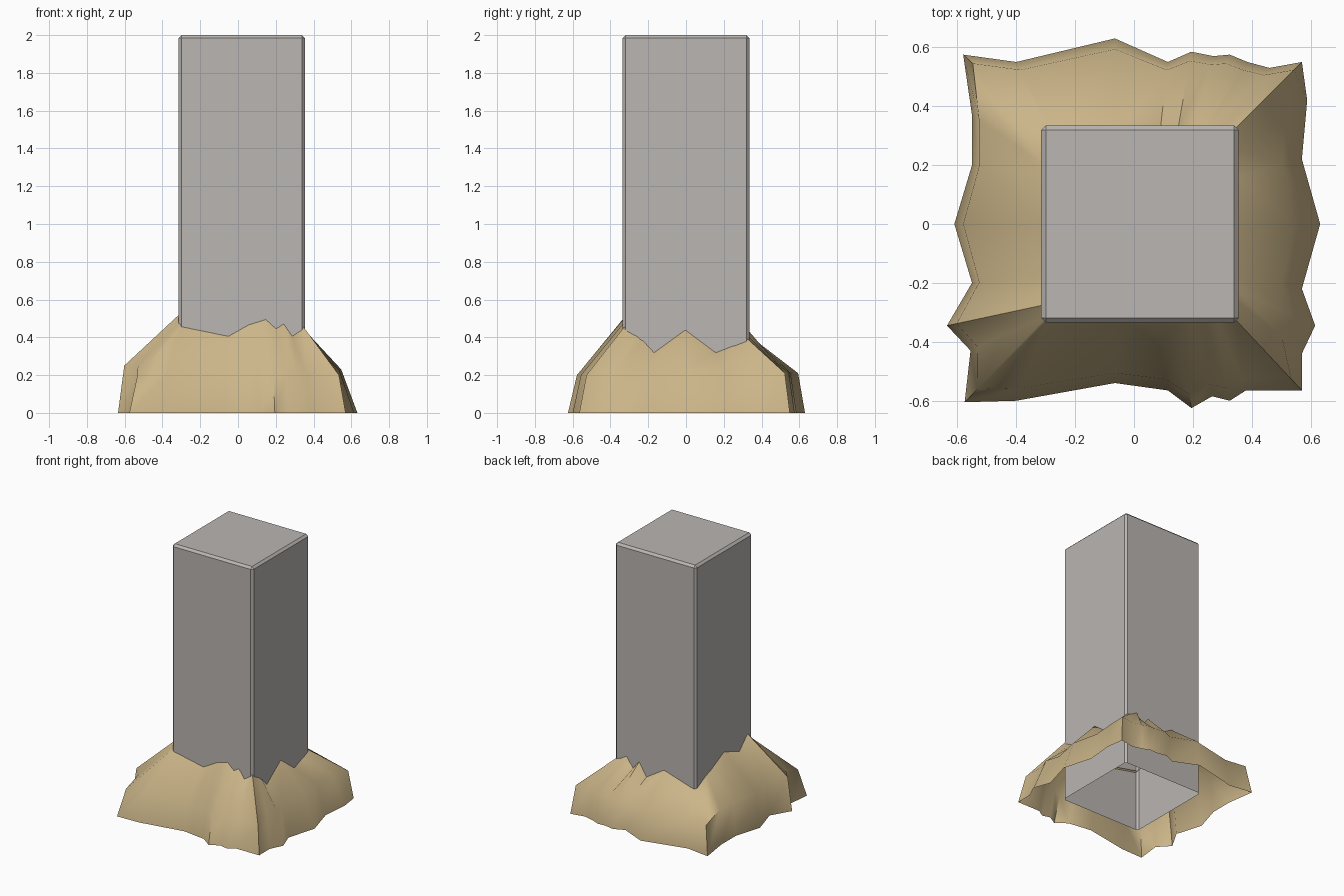
import bpy, bmesh
from mathutils import Vector

if "Cube" in bpy.data.objects:
    bpy.data.objects.remove(bpy.data.objects["Cube"])


def material(name, rgb):
    m = bpy.data.materials.new(name)
    m.diffuse_color = (*rgb, 1)
    m.use_nodes = True
    m.node_tree.nodes["Principled BSDF"].inputs["Base Color"].default_value = m.diffuse_color
    return m


def finish(bm, name, mat):
    bmesh.ops.recalc_face_normals(bm, faces=bm.faces)
    me = bpy.data.meshes.new(name)
    bm.to_mesh(me)
    bm.free()
    me.materials.append(mat)
    ob = bpy.data.objects.new(name, me)
    bpy.context.collection.objects.link(ob)
    return ob


stone = material("grey stone", (0.49, 0.465, 0.445))
sand = material("tan sand", (0.60, 0.465, 0.25))

# Pillar: square post with chamfered edges, open at the bottom
CX, HALF = 0.02, 0.335
bm = bmesh.new()
bmesh.ops.create_cube(bm, size=1)
for v in bm.verts:
    v.co = Vector((v.co.x * 2 * HALF + CX, v.co.y * 2 * HALF, (v.co.z + 0.5) * 2))
bm.normal_update()
bmesh.ops.delete(bm, geom=[f for f in bm.faces if f.normal.z < -0.5], context='FACES_ONLY')
edges = [e for e in bm.edges if max(v.co.z for v in e.verts) > 1]
bmesh.ops.bevel(bm, geom=edges, offset=0.016, segments=1, affect='EDGES')
finish(bm, "pillar", stone)

# Sand skirt: each side lists (along at top, top height, along at ground, outward at ground)
front = [(-.315, .47, -.575, .605), (-.295, .465, -.40, .60), (-.05, .415, -.065, .54),
         (.065, .48, .115, .565), (.145, .505, .195, .625), (.20, .455, .265, .585),
         (.24, .48, .325, .60), (.285, .415, .38, .565), (.355, .455, .57, .565)]
right = [(-.26, .42, -.44, .57), (-.225, .39, -.345, .615), (-.165, .325, -.22, .57),
         (0, .445, 0, .632), (.16, .325, .22, .57), (.25, .36, .42, .588)]
back = [(.355, .39, .57, .55), (.30, .41, .46, .53), (.25, .44, .385, .55),
        (.225, .40, .325, .575), (.20, .365, .27, .57), (.15, .425, .195, .585),
        (.09, .325, .115, .55), (-.055, .415, -.065, .63), (-.28, .345, -.40, .55),
        (-.315, .335, -.58, .575)]
left = [(.20, .40, .37, .55), (.16, .415, .20, .55), (0, .495, 0, .61),
        (-.18, .43, -.20, .55), (-.275, .525, -.345, .635), (-.31, .49, -.43, .555)]

# (points, axis of the side, sign, outward share of the shoulder, shoulder height)
sides = [(front, 'y', -1, 0.84, 0.20), (right, 'x', 1, 0.70, 0.23),
         (back, 'y', 1, 0.88, 0.21), (left, 'x', -1, 0.90, 0.25)]
IN = 0.008
bm = bmesh.new()
columns = []
for points, axis, sign, share, height in sides:
    for a, z, b, out in points:
        if axis == 'y':
            a = min(max(a, CX - HALF + IN), CX + HALF - IN)
            top = Vector((a, sign * (HALF - IN), z))
            base = Vector((b, sign * out, 0))
        else:
            top = Vector((CX + sign * (HALF - IN), a, z))
            base = Vector((sign * out, b, 0))
        mid = top.lerp(base, share)
        mid.z = height
        columns.append([bm.verts.new(p) for p in (base, mid, top)])
for c, d in zip(columns, columns[1:] + columns[:1]):
    for i in range(2):
        bm.faces.new((c[i], d[i], d[i + 1], c[i + 1]))
skirt = finish(bm, "sand_skirt", sand)
# Make sure the skirt faces outward
me = skirt.data
if sum(p.normal.z * p.area for p in me.polygons) < 0:
    me.flip_normals()
bpy.context.view_layer.objects.active = skirt
skirt.select_set(True)
bpy.ops.object.shade_smooth_by_angle(angle=0.9)
